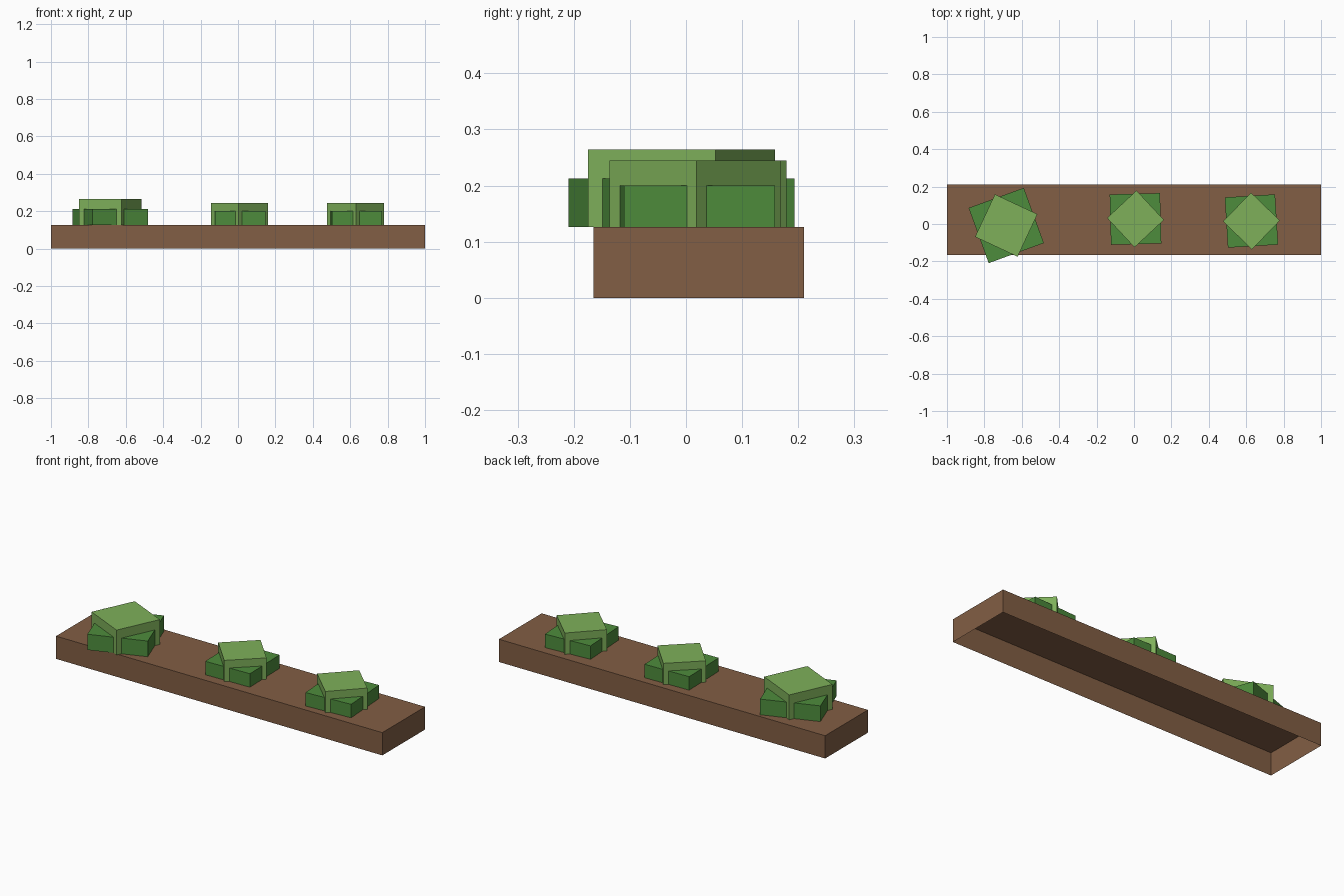
import bpy
import bmesh
from math import radians
from mathutils import Matrix

if "Cube" in bpy.data.objects:
    bpy.data.objects.remove(bpy.data.objects["Cube"], do_unlink=True)


def make_material(name, rgb):
    mat = bpy.data.materials.new(name)
    mat.use_nodes = True
    mat.diffuse_color = (*rgb, 1)
    mat.node_tree.nodes["Principled BSDF"].inputs["Base Color"].default_value = (*rgb, 1)
    return mat


def open_box(name, mat, size, base, angle=0):
    """Box without a bottom, standing on its base point."""
    bm = bmesh.new()
    bmesh.ops.create_cube(bm, size=1)
    bottom = [f for f in bm.faces if f.normal.z < -0.5]
    bmesh.ops.delete(bm, geom=bottom, context='FACES_ONLY')
    bmesh.ops.translate(bm, vec=(0, 0, 0.5), verts=bm.verts)
    bmesh.ops.scale(bm, vec=size, verts=bm.verts)
    bm.transform(Matrix.Translation(base) @ Matrix.Rotation(radians(angle), 4, 'Z'))
    mesh = bpy.data.meshes.new(name)
    bm.to_mesh(mesh)
    bm.free()
    mesh.materials.append(mat)
    obj = bpy.data.objects.new(name, mesh)
    bpy.context.collection.objects.link(obj)
    return obj


brown = make_material("soil_brown", (0.223, 0.112, 0.058))
dark_green = make_material("dark_leaf_green", (0.076, 0.262, 0.045))
light_green = make_material("light_leaf_green", (0.209, 0.434, 0.102))

# Planting bed
bed_height = 0.126
open_box("planting_bed", brown, (2, 0.375, bed_height), (0, 0.0225, 0))

# Plants: x, y, scale, turn of lower leaves, turn of upper leaves
plants = {
    "right": (-0.683, -0.008, 1, 20, -25),
    "middle": (0.008, 0.027, 0.857, 1.5, -47),
    "left": (0.628, 0.016, 0.857, 3.5, -44),
}
for side, (x, y, scale, low_turn, high_turn) in plants.items():
    base = (x, y, bed_height)
    open_box(side + "_lower_leaves", dark_green,
             (0.314 * scale, 0.314 * scale, 0.087 * scale), base, low_turn)
    open_box(side + "_upper_leaves", light_green,
             (0.251 * scale, 0.251 * scale, 0.138 * scale), base, high_turn)
